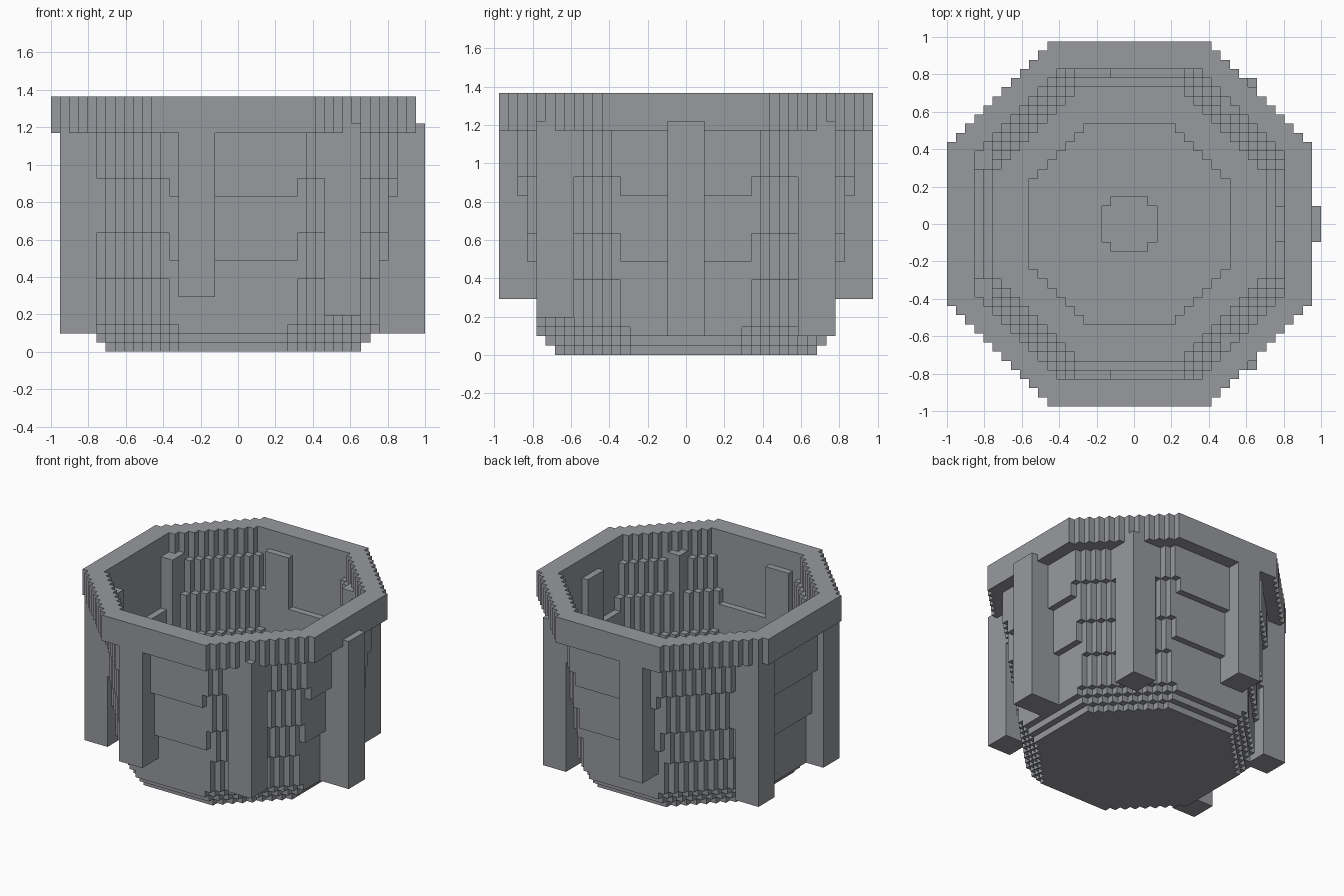
import bpy, bmesh
from mathutils import Vector

cube = bpy.data.objects.get("Cube")
if cube:
    bpy.data.objects.remove(cube, do_unlink=True)

UNIT = 2 / 41                 # size of one block
SHIFT = Vector((-0.5, 0, 0))  # one support sticks out a block further on +x

stone = bpy.data.materials.new("grey_stone")
stone.use_nodes = True
GREY = (0.31, 0.32, 0.34, 1)
stone.diffuse_color = GREY
stone.node_tree.nodes["Principled BSDF"].inputs["Base Color"].default_value = GREY


def finish(name, bm):
    """Scale from blocks to units and link the part."""
    bmesh.ops.recalc_face_normals(bm, faces=bm.faces)
    for v in bm.verts:
        v.co = (v.co + SHIFT) * UNIT
    mesh = bpy.data.meshes.new(name)
    bm.to_mesh(mesh)
    bm.free()
    mesh.materials.append(stone)
    obj = bpy.data.objects.new(name, mesh)
    bpy.context.collection.objects.link(obj)


def octagon(radius, reach):
    """Stepped octagon: |x|, |y| <= radius and |x| + |y| <= reach."""
    flat = reach - radius
    quarter = [(radius, flat)]
    for i in range(radius - flat):
        quarter += [(radius - i - 1, flat + i), (radius - i - 1, flat + i + 1)]
    points = []
    for _ in range(4):
        points += quarter
        quarter = [(-y, x) for x, y in quarter]
    return points


def ring(name, z0, z1, outer, hole=None):
    """Extruded stepped octagon with an optional octagonal hole."""
    bm = bmesh.new()
    for shape in filter(None, (outer, hole)):
        verts = [bm.verts.new((x, y, z0)) for x, y in octagon(*shape)]
        for a, b in zip(verts, verts[1:] + verts[:1]):
            bm.edges.new((a, b))
    bmesh.ops.triangle_fill(bm, edges=bm.edges[:], use_beauty=True,
                            use_dissolve=False, normal=(0, 0, 1))
    top = bmesh.ops.extrude_face_region(bm, geom=bm.faces[:], use_keep_orig=True)
    for v in top["geom"]:
        if isinstance(v, bmesh.types.BMVert):
            v.co.z = z1
    finish(name, bm)


def block(name, x, y, z):
    bm = bmesh.new()
    bmesh.ops.create_cube(bm, size=1)
    for v in bm.verts:
        v.co = [span[0] if c < 0 else span[1] for c, span in zip(v.co, (x, y, z))]
    finish(name, bm)


# Base: plates widening upward, with a shallow stepped bowl in the floor
ring("base_plate", 0, 1, (14, 20))
ring("base_step", 1, 2, (15, 21), (3, 5))
ring("floor", 2, 3, (16, 22), (11, 16))

# Flaring wall, one block thick; flats and diagonals step out at different heights
bands = [(3, 16, 23), (8, 16, 24), (10, 17, 24), (13, 17, 25),
         (17, 18, 25), (19, 18, 26)]
tops = [b[0] for b in bands[1:]] + [24]
for n, ((z, radius, reach), top) in enumerate(zip(bands, tops)):
    ring(f"wall_band_{n + 1}", z, top, (radius, reach), (radius - 1, reach - 2))

# Rim
ring("rim", 24, 28, (20, 29), (17, 25))

# Seven supports around the wall
block("left_support", (16, 21), (-2, 2), (2, 25))
for side, sign, corner_foot in (("front", -1, 4), ("back", 1, 2)):
    for part, x, y, foot in (("corner_support", (10, 14), (12, 16), corner_foot),
                             ("support", (-6, -2), (16, 20), 6),
                             ("right_support", (-19, -15), (6, 10), 2)):
        block(f"{side}_{part}", x, sorted(sign * c for c in y), (foot, 25))
